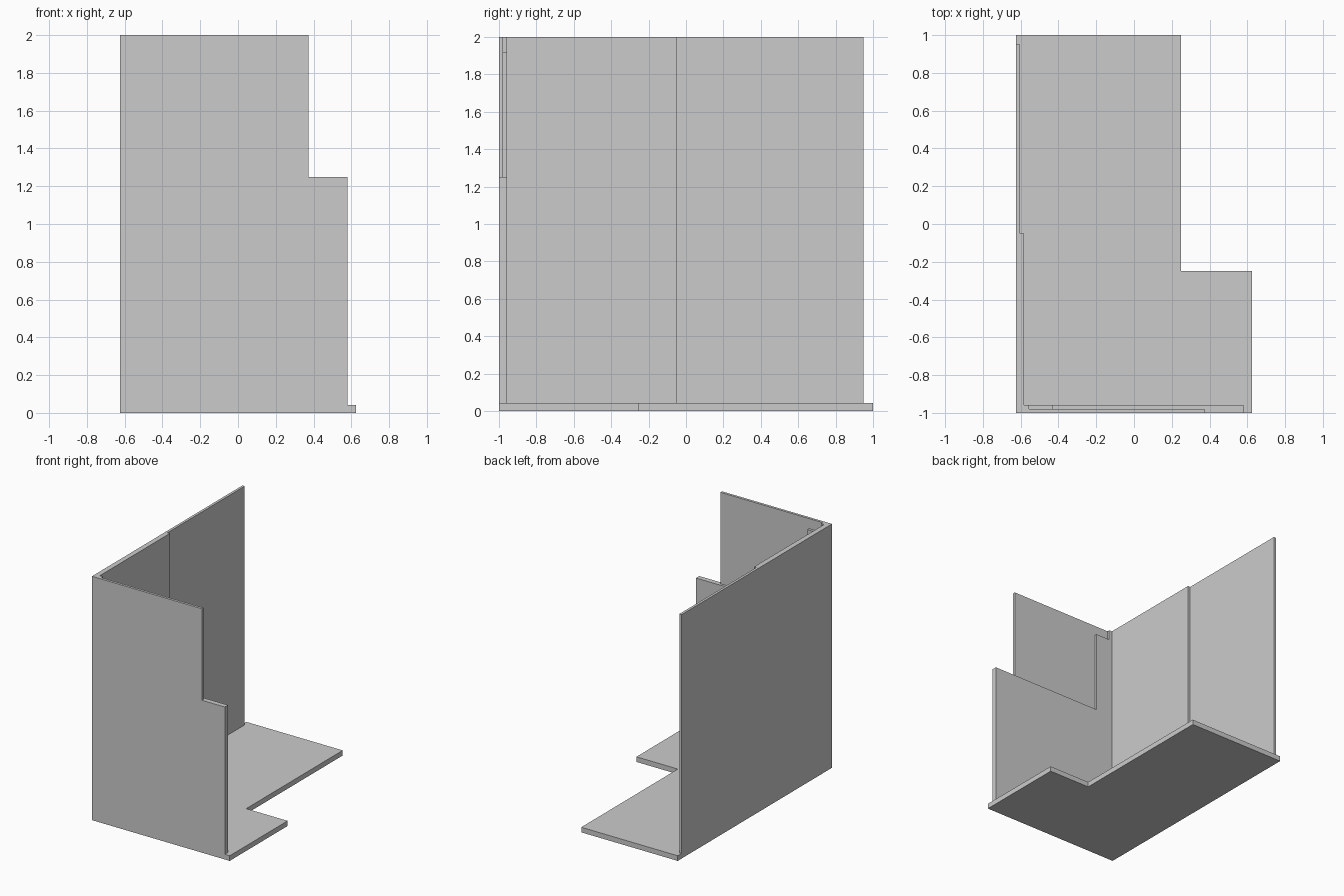
import bpy, bmesh
from mathutils import Vector

if "Cube" in bpy.data.objects:
    bpy.data.objects.remove(bpy.data.objects["Cube"])

T = 0.042          # full thickness
H = T / 2          # half thickness of the lapped areas


def prism(name, profile, to_3d, offset):
    """Extrude a closed 2D profile into a solid."""
    bm = bmesh.new()
    face = bm.faces.new([bm.verts.new(to_3d(a, b)) for a, b in profile])
    ext = bmesh.ops.extrude_face_region(bm, geom=[face])
    verts = [v for v in ext["geom"] if isinstance(v, bmesh.types.BMVert)]
    bmesh.ops.translate(bm, verts=verts, vec=Vector(offset))
    bmesh.ops.recalc_face_normals(bm, faces=bm.faces)
    mesh = bpy.data.meshes.new(name)
    bm.to_mesh(mesh)
    bm.free()
    obj = bpy.data.objects.new(name, mesh)
    bpy.context.collection.objects.link(obj)
    return obj


# L-shaped floor
prism("floor",
      [(-0.625, -1), (0.625, -1), (0.625, -0.25), (0.25, -0.25), (0.25, 1), (-0.625, 1)],
      lambda x, y: (x, y, 0), (0, 0, T))

# Left wall: full thickness in front, half thickness behind
prism("left_wall",
      [(-0.625, -1 + T), (-0.625 + T, -1 + T), (-0.625 + T, -0.05),
       (-0.625 + H, -0.05), (-0.625 + H, 0.95), (-0.625, 0.95)],
      lambda x, y: (x, y, T), (0, 0, 2 - T))

# Front wall with stepped outline
front = prism("front_wall",
              [(-0.625, T), (0.58, T), (0.58, 1.25), (0.373, 1.25), (0.373, 2), (-0.625, 2)],
              lambda x, z: (x, -1, z), (0, T, 0))

# Stepped half-depth recess on the inside of the front wall
cutter = prism("front_recess_cutter",
               [(-0.43, 1.25), (0.5, 1.25), (0.5, 2.1), (-0.555, 2.1), (-0.555, 1.917), (-0.43, 1.917)],
               lambda x, z: (x, -1 + H, z), (0, 0.1, 0))
cutter.hide_render = True
cutter.hide_viewport = True
mod = front.modifiers.new("recess", 'BOOLEAN')
mod.operation = 'DIFFERENCE'
mod.solver = 'EXACT'
mod.object = cutter
